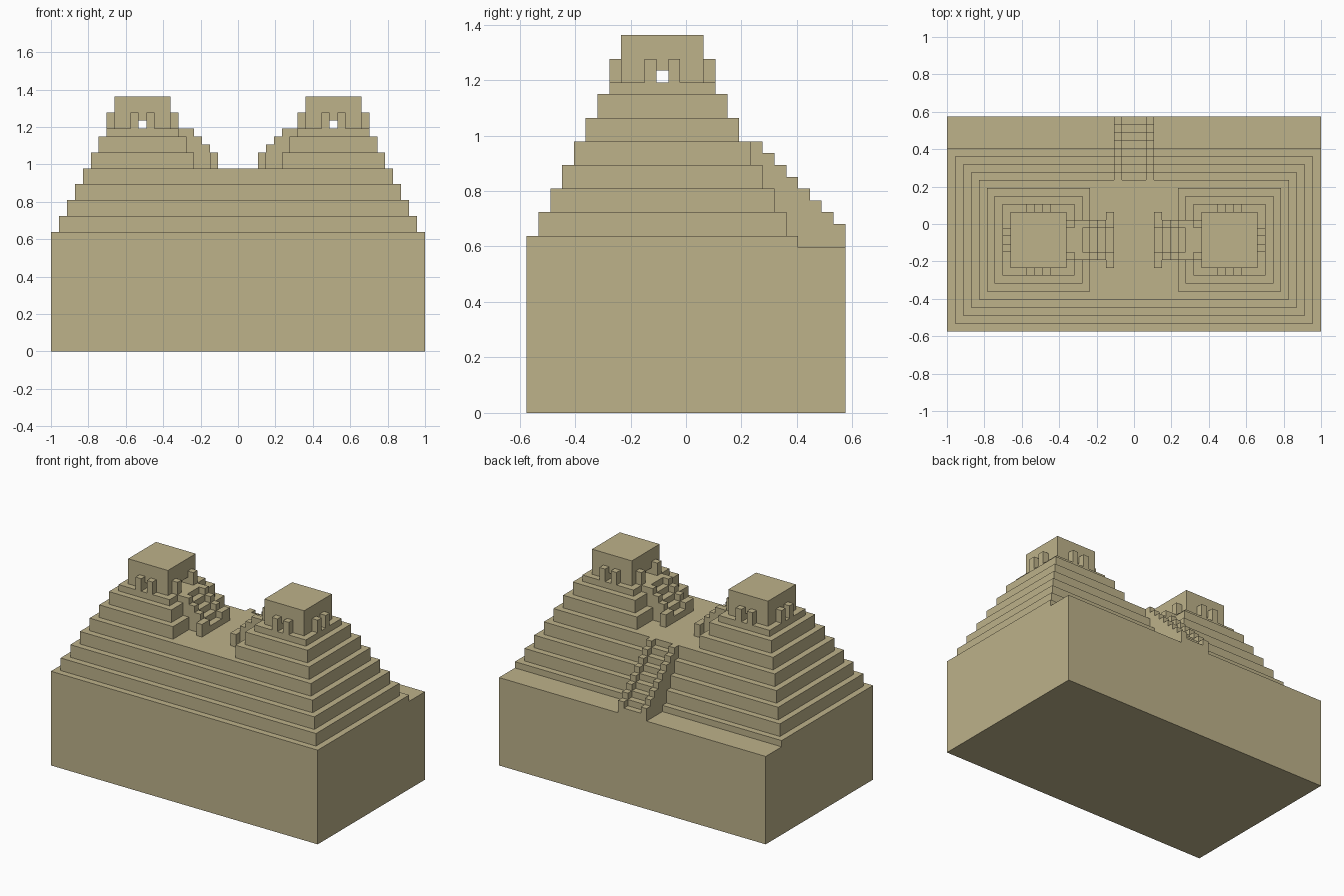
import bpy
import bmesh
from mathutils import Vector

cube = bpy.data.objects.get("Cube")
if cube:
    bpy.data.objects.remove(cube, do_unlink=True)

U = 2 / 47                       # one building block
ORIGIN = Vector((23.5, 13.5, 0))  # block coordinates of the centre

stone = bpy.data.materials.new("sandstone")
stone.use_nodes = True
COLOUR = (0.51, 0.445, 0.255, 1)
stone.diffuse_color = COLOUR
stone.node_tree.nodes["Principled BSDF"].inputs["Base Color"].default_value = COLOUR


def place(x, y, z):
    return (Vector((x, y, z)) - ORIGIN) * U


def finish(name, bm, mirror):
    bmesh.ops.recalc_face_normals(bm, faces=bm.faces)
    mesh = bpy.data.meshes.new(name)
    bm.to_mesh(mesh)
    bm.free()
    mesh.materials.append(stone)
    obj = bpy.data.objects.new(name, mesh)
    bpy.context.collection.objects.link(obj)
    if mirror:
        obj.modifiers.new("mirror", 'MIRROR').use_mirror_merge = False


def blocks(name, boxes, mirror=False):
    """Boxes given as (x0, x1, y0, y1, z0, z1) in block units."""
    bm = bmesh.new()
    for x0, x1, y0, y1, z0, z1 in boxes:
        lo, hi = place(x0, y0, z0), place(x1, y1, z1)
        made = bmesh.ops.create_cube(bm, size=1)
        bmesh.ops.scale(bm, vec=hi - lo, verts=made["verts"])
        bmesh.ops.translate(bm, vec=(lo + hi) / 2, verts=made["verts"])
    finish(name, bm, mirror)


def flight(name, start, bottom, tops, spans, axis, mirror=False):
    """Stepped profile along an axis, extruded across each given span."""
    profile = [(start, bottom)]
    for i, top in enumerate(tops):
        profile += [(start + i, top), (start + i + 1, top)]
    profile.append((start + len(tops), bottom))
    # drop repeated heights so the outline has only true corners
    outline = [p for i, p in enumerate(profile)
               if not (0 < i < len(profile) - 1
                       and profile[i - 1][1] == p[1] == profile[i + 1][1])]
    bm = bmesh.new()
    for a, b in spans:
        def point(run, z, side):
            return place(run, side, z) if axis == 'X' else place(side, run, z)
        face = bm.faces.new([bm.verts.new(point(r, z, a)) for r, z in outline])
        made = bmesh.ops.extrude_face_region(bm, geom=[face], use_keep_orig=True)
        verts = [v for v in made["geom"] if isinstance(v, bmesh.types.BMVert)]
        move = place(0, b, 0) - place(0, a, 0)
        bmesh.ops.translate(bm, vec=move if axis == 'X' else move.yxz, verts=verts)
    finish(name, bm, mirror)


# Plinth and the wide lower terraces
blocks("plinth", [(0, 47, 0, 27, 0, 14)])
blocks("lower_terraces", [(0, 47, 0, 23, 14, 15)] + [
    (i, 47 - i, i, 23 - i, 13 + 2 * i, 15 + 2 * i) for i in range(1, 5)])

# Stairway up the back
flight("back_stair_steps", 19, 14, range(22, 14, -1), [(22, 25)], 'Y')
flight("back_stair_rails", 19, 14, range(23, 15, -1), [(21, 22), (25, 26)], 'Y')

# Twin upper pyramids
blocks("upper_terraces", [
    (5, 18, 5, 18, 23, 25), (6, 17, 6, 17, 25, 27), (7, 16, 7, 16, 27, 28)], True)

# Shrines: roof block on corner walls, leaving doorways on all sides
walls = []
for outer, inner in (((8, 11), (8, 10)), ((12, 15), (13, 15))):
    walls += [(8, 11, *outer, 28, 29), (12, 14, *outer, 28, 29),
              (14, 15, *inner, 28, 29)]
blocks("shrine_walls", walls, True)
blocks("shrine_roof", [(8, 15, 8, 15, 29, 32)], True)

# Door posts beside each doorway
posts = []
for p in (10, 12):
    posts += [(p, p + 1, 7, 8, 28, 30), (p, p + 1, 15, 16, 28, 30),
              (7, 8, p, p + 1, 28, 30)]
posts += [(15, 16, p, p + 1, 28, 30) for p in (9, 13)]
blocks("door_posts", posts, True)

# Inner stairways facing each other across the platform
flight("shrine_stair_steps", 16, 23, range(28, 23, -1), [(10, 13)], 'X', True)
flight("shrine_stair_rails", 16, 23, [28, 28, 27, 26, 25],
       [(9, 10), (13, 14)], 'X', True)
blocks("stair_end_piers", [(20, 21, y, y + 1, 23, 25) for y in (8, 14)], True)
